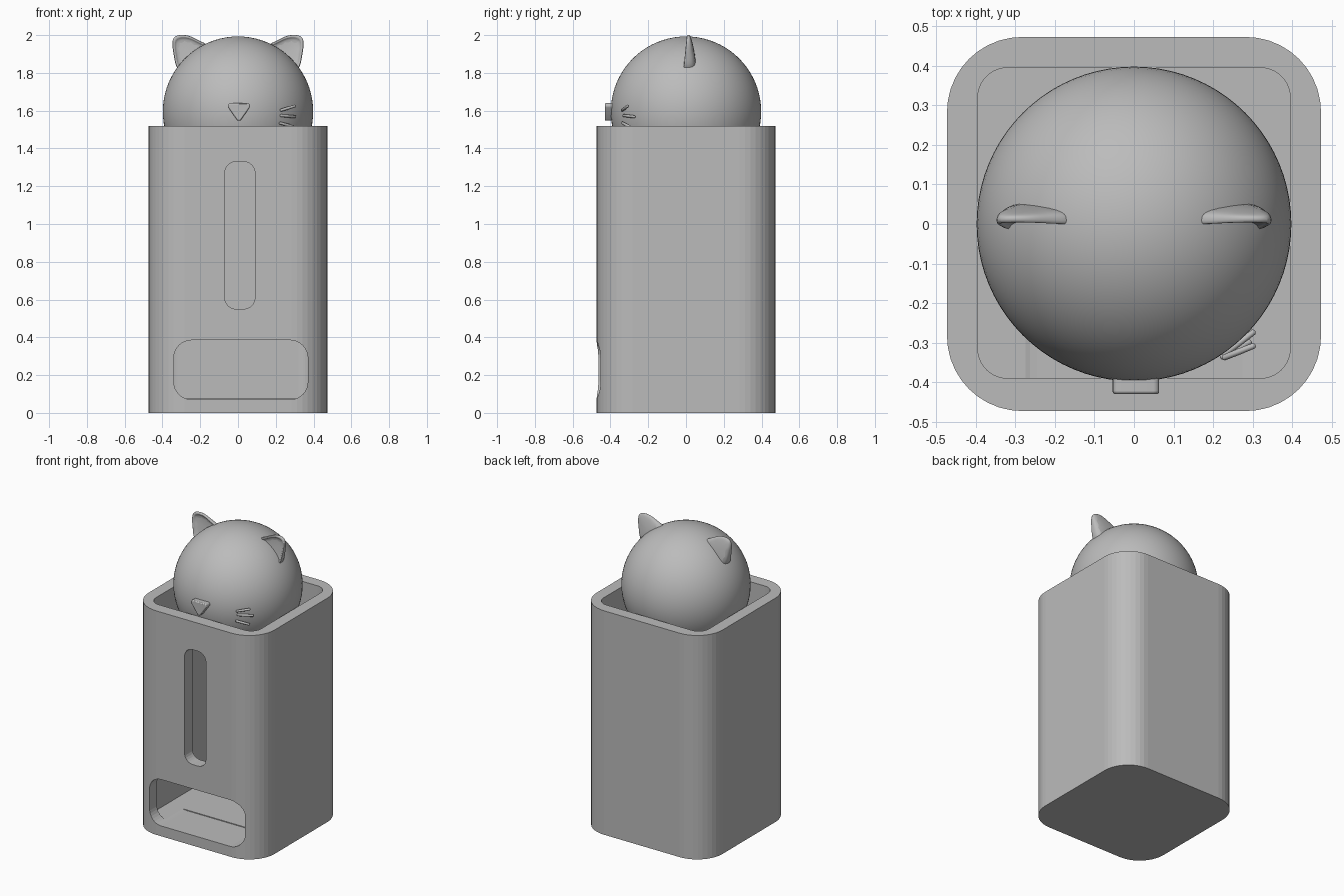
import bpy, bmesh, math
from mathutils import Vector

if "Cube" in bpy.data.objects:
    bpy.data.objects.remove(bpy.data.objects["Cube"])

grey = bpy.data.materials.new("plain grey")
grey.diffuse_color = (0.5, 0.5, 0.5, 1)
grey.use_nodes = True
grey.node_tree.nodes["Principled BSDF"].inputs["Base Color"].default_value = grey.diffuse_color


def finish(name, bm, smooth=None):
    bmesh.ops.recalc_face_normals(bm, faces=bm.faces)
    mesh = bpy.data.meshes.new(name)
    bm.to_mesh(mesh)
    bm.free()
    mesh.materials.append(grey)
    ob = bpy.data.objects.new(name, mesh)
    bpy.context.collection.objects.link(ob)
    bpy.ops.object.select_all(action='DESELECT')
    ob.select_set(True)
    bpy.context.view_layer.objects.active = ob
    if smooth:
        bpy.ops.object.shade_smooth_by_angle(angle=math.radians(smooth))
    return ob


def rounded_rect(u0, u1, v0, v1, r, n=10):
    pts = []
    corners = [(u1 - r, v1 - r), (u0 + r, v1 - r), (u0 + r, v0 + r), (u1 - r, v0 + r)]
    for k, (cu, cv) in enumerate(corners):
        for i in range(n + 1):
            a = math.pi / 2 * (k + i / n)
            pts.append((cu + r * math.cos(a), cv + r * math.sin(a)))
    return pts


def prism(name, start, end, smooth=None):
    """Closed solid between two matching loops of 3D points."""
    bm = bmesh.new()
    a = [bm.verts.new(p) for p in start]
    b = [bm.verts.new(p) for p in end]
    for i in range(len(a)):
        j = (i + 1) % len(a)
        bm.faces.new((a[i], a[j], b[j], b[i]))
    bm.faces.new(a)
    bm.faces.new(b)
    return finish(name, bm, smooth)


def upright(name, pts, z0, z1):
    return prism(name, [(x, y, z0) for x, y in pts], [(x, y, z1) for x, y in pts])


def through(name, pts, y0, y1, smooth=None):
    return prism(name, [(x, y0, z) for x, z in pts], [(x, y1, z) for x, z in pts], smooth)


# Square container: hollow, with a window slot and a serving opening
body = upright("container", rounded_rect(-.473, .473, -.473, .473, .19), 0, 1.52)
cutters = [
    upright("cavity_cutter", rounded_rect(-.395, .395, -.39, .395, .075), .075, 1.7),
    through("window_cutter", rounded_rect(-.07, .09, .55, 1.33, .06, 6), -.6, -.2),
    through("opening_cutter", rounded_rect(-.34, .37, .07, .385, .095, 8), -.6, -.2),
]
bpy.context.view_layer.objects.active = body
for c in cutters:
    m = body.modifiers.new(c.name, 'BOOLEAN')
    m.object = c
    m.solver = 'EXACT'
    bpy.ops.object.modifier_apply(modifier=m.name)
    bpy.data.objects.remove(c)

# Round head with a flat underside
C, R = Vector((0, 0, 1.595)), .398
bm = bmesh.new()
bmesh.ops.create_uvsphere(bm, u_segments=80, v_segments=40, radius=R)
bmesh.ops.translate(bm, verts=bm.verts, vec=C)
cut = bmesh.ops.bisect_plane(bm, geom=bm.verts[:] + bm.edges[:] + bm.faces[:],
                             plane_co=(0, 0, 1.345), plane_no=(0, 0, -1), clear_outer=True)
bmesh.ops.holes_fill(bm, edges=[e for e in bm.edges if e.is_boundary])
finish("head", bm, 30)

# Cupped ears, mirrored left and right
outline = [(.13, 1.94), (.20, 1.968), (.25, 1.997), (.30, 2.006), (.345, 1.995),
           (.352, 1.95), (.338, 1.88), (.328, 1.81), (.25, 1.78), (.15, 1.84)]


def shrink(f):
    return [(.24 + (x - .24) * f, 1.885 + (z - 1.885) * f) for x, z in outline]


def front_y(z):
    return -.012 + (z - 1.84) * .1


bm = bmesh.new()
loops = [
    [bm.verts.new((x, .025 + (2 - z) * .25, z)) for x, z in shrink(.93)],
    [bm.verts.new((x, front_y(z) + .012, z)) for x, z in outline],
    [bm.verts.new((x, front_y(z), z)) for x, z in shrink(.98)],
    [bm.verts.new((x, front_y(z), z)) for x, z in shrink(.86)],
    [bm.verts.new((x, front_y(z) + .018, z)) for x, z in shrink(.80)],
]
for a, b in zip(loops, loops[1:]):
    for i in range(len(a)):
        j = (i + 1) % len(a)
        bm.faces.new((a[i], a[j], b[j], b[i]))
bm.faces.new(loops[0])
bm.faces.new(loops[-1])
ears = finish("ears", bm, 60)
ears.modifiers.new("soft", 'SUBSURF').levels = 2
ears.modifiers["soft"].render_levels = 2
ears.modifiers.new("mirror", 'MIRROR')

# Rounded triangular nose
pts = []
for k, (cx, cz) in enumerate([(.049, 1.625), (-.039, 1.625), (.005, 1.562)]):
    for i in range(6):
        a = math.radians(-35 + 120 * k + 125 * i / 5)
        pts.append((cx + .015 * math.cos(a), cz + .015 * math.sin(a)))
nose = through("nose", pts, -.43, -.36, 40)
bev = nose.modifiers.new("soft", 'BEVEL')
bev.width, bev.segments = .006, 2

# Three whiskers on one cheek
for n, (p, q) in enumerate([((.23, -.337, 1.603), (.30, -.309, 1.624)),
                            ((.23, -.328, 1.574), (.30, -.275, 1.568)),
                            ((.225, -.335, 1.534), (.29, -.30, 1.516))]):
    p, q = Vector(p), Vector(q)
    bm = bmesh.new()
    bmesh.ops.create_uvsphere(bm, u_segments=12, v_segments=8, radius=.008)
    for v in bm.verts:
        v.co.z += math.copysign((q - p).length / 2, v.co.z) if abs(v.co.z) > 1e-5 else 0
    rot = (q - p).to_track_quat('Z', 'Y').to_matrix()
    for v in bm.verts:
        v.co = rot @ v.co + (p + q) / 2
    finish(f"whisker_{n + 1}", bm, 40)
